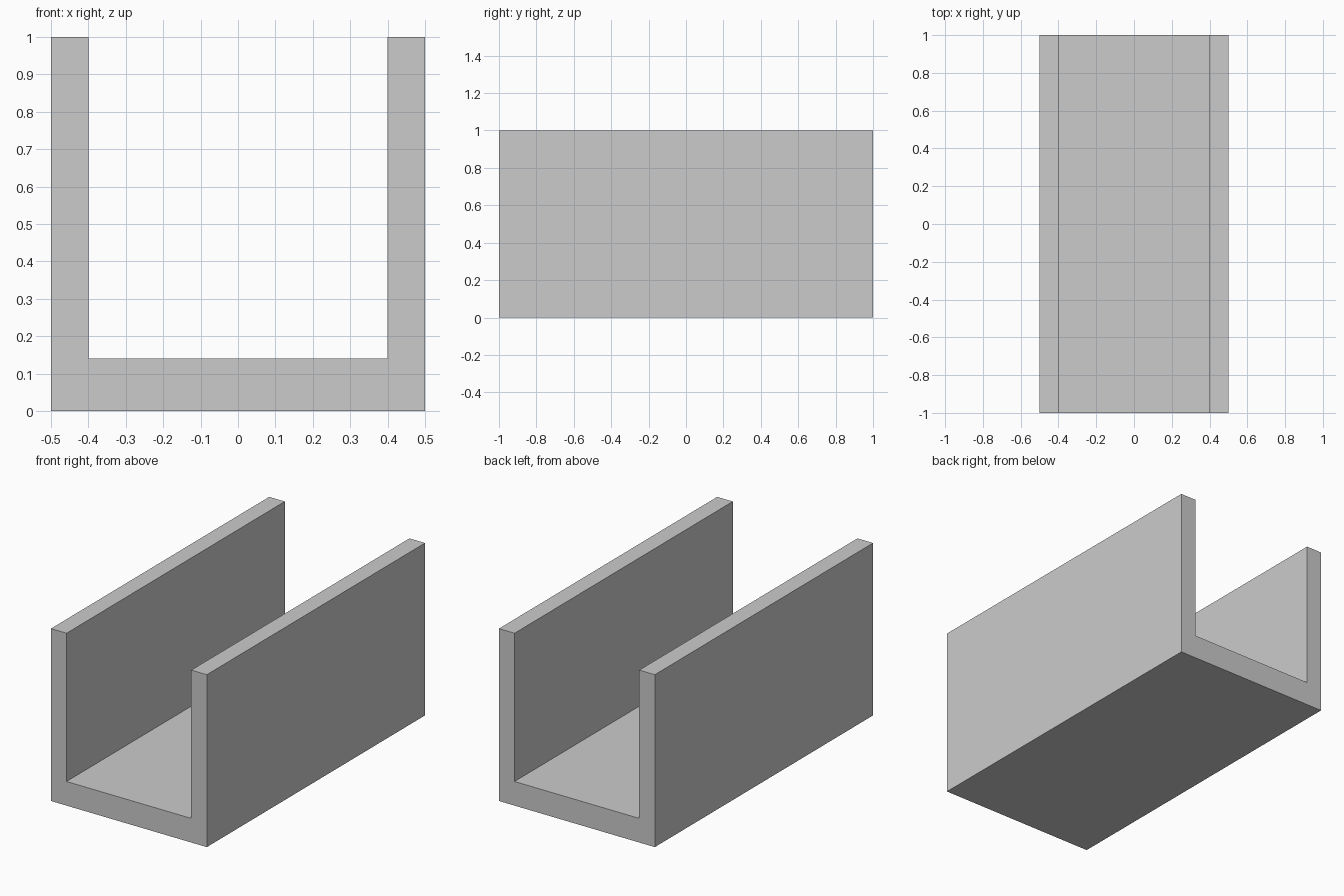
import bpy
import bmesh

if "Cube" in bpy.data.objects:
    bpy.data.objects.remove(bpy.data.objects["Cube"])

WIDTH, LENGTH, HEIGHT = 1.0, 2.0, 1.0
WALL, FLOOR = 0.1, 0.14

# U-shaped cross-section in the xz plane
half, inner = WIDTH / 2, WIDTH / 2 - WALL
right = [(half, 0), (half, HEIGHT), (inner, HEIGHT), (inner, FLOOR)]
profile = right + [(-x, z) for x, z in reversed(right)]

# Extrude the section along y into a channel
bm = bmesh.new()
section = bm.faces.new([bm.verts.new((x, -LENGTH / 2, z)) for x, z in profile])
extruded = bmesh.ops.extrude_face_region(bm, geom=[section], use_keep_orig=True)
moved = [v for v in extruded["geom"] if isinstance(v, bmesh.types.BMVert)]
bmesh.ops.translate(bm, verts=moved, vec=(0, LENGTH, 0))
bmesh.ops.recalc_face_normals(bm, faces=bm.faces[:])

mesh = bpy.data.meshes.new("u_channel")
bm.to_mesh(mesh)
bm.free()
channel = bpy.data.objects.new("u_channel", mesh)
bpy.context.collection.objects.link(channel)
